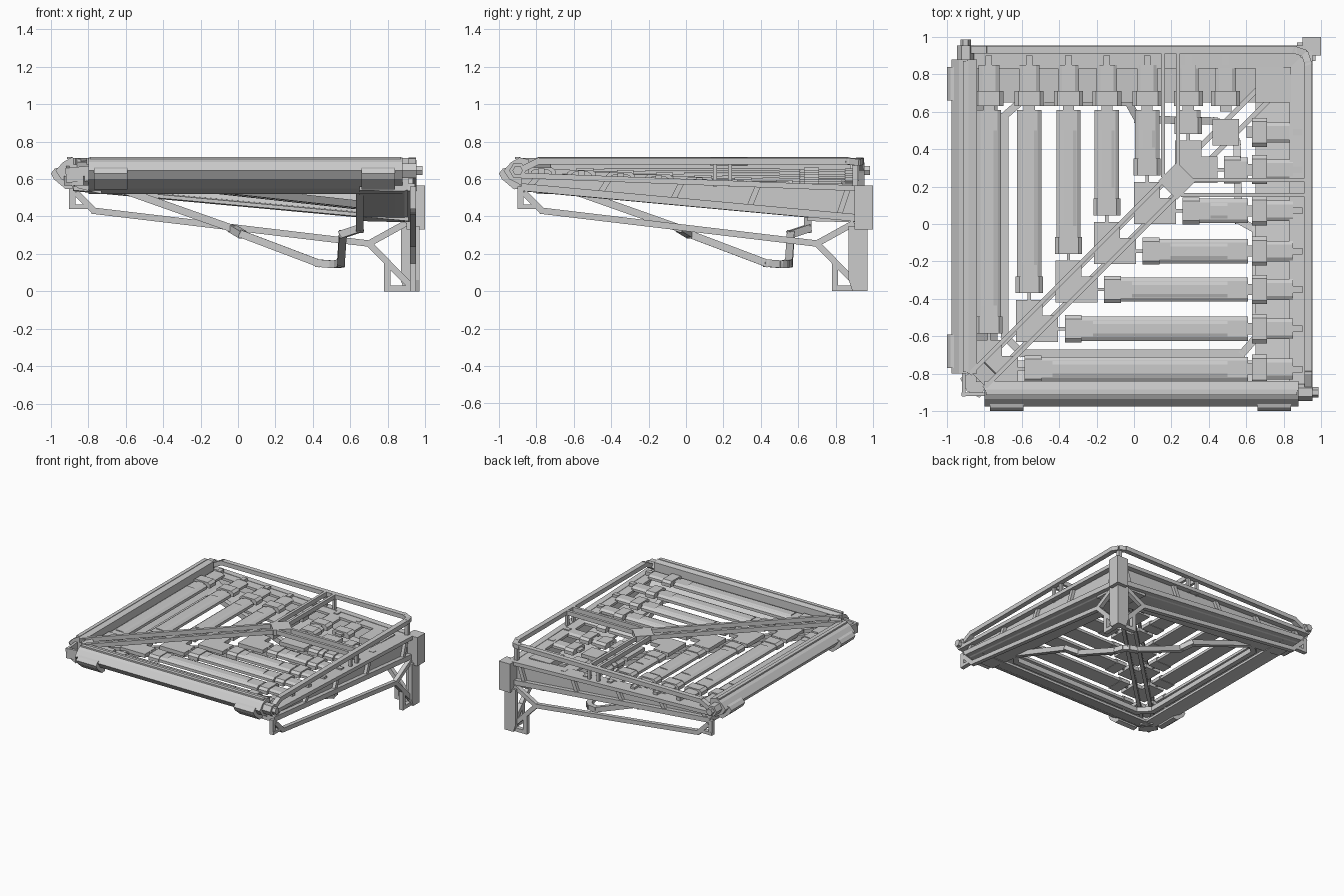
import bpy, bmesh
from math import cos, sin, pi
from mathutils import Vector as V

if "Cube" in bpy.data.objects:
    bpy.data.objects.remove(bpy.data.objects["Cube"])

# ---------- helpers: the model is symmetric about the diagonal x = y ----------
def make(name, bm, mirror=True):
    if mirror:
        dup = bmesh.ops.duplicate(bm, geom=bm.verts[:] + bm.edges[:] + bm.faces[:])["geom"]
        for g in dup:
            if isinstance(g, bmesh.types.BMVert):
                g.co.x, g.co.y = g.co.y, g.co.x
    bmesh.ops.recalc_face_normals(bm, faces=bm.faces[:])
    me = bpy.data.meshes.new(name)
    bm.to_mesh(me)
    bm.free()
    ob = bpy.data.objects.new(name, me)
    bpy.context.collection.objects.link(ob)
    return ob

def loft(bm, a, b):
    a = [bm.verts.new(p) for p in a]
    b = [bm.verts.new(p) for p in b]
    bm.faces.new(a)
    bm.faces.new(b[::-1])
    n = len(a)
    for i in range(n):
        bm.faces.new((a[i], b[i], b[(i + 1) % n], a[(i + 1) % n]))

def prism(bm, pts, z0, z1):
    loft(bm, [(x, y, z0) for x, y in pts], [(x, y, z1) for x, y in pts])

def box(bm, x0, x1, y0, y1, z0, z1):
    prism(bm, [(x0, y0), (x1, y0), (x1, y1), (x0, y1)], z0, z1)

def beam(bm, p, q, w, h):
    p, q = V(p), V(q)
    d = (q - p).normalized()
    s = d.cross(V((0, 0, 1)))
    s = s.normalized() if s.length > 0.01 else V((1, 0, 0))
    u = s.cross(d)
    o = [s * a * w / 2 + u * b * h / 2 for a, b in ((-1, -1), (1, -1), (1, 1), (-1, 1))]
    loft(bm, [p + k for k in o], [q + k for k in o])

def path(bm, pts, w, h):
    for p, q in zip(pts, pts[1:]):
        e = (V(q) - V(p)).normalized() * w * 0.3
        beam(bm, V(p) - e, V(q) + e, w, h)

def plank(bm, x, y0, y1, w, z, t):
    # chamfered plank along y
    c = [(-w/2, -t), (w/2, -t), (w/2, 0), (w/2 - .02, t * .6), (-w/2 + .02, t * .6), (-w/2, 0)]
    loft(bm, [(x + a, y0, z + b) for a, b in c], [(x + a, y1, z + b) for a, b in c])

# ---------- outer edge beams ----------
bm = bmesh.new()
prof = [(-.84, .705), (-.89, .715), (-.935, .69), (-.975, .645), (-.945, .6),
        (-.85, .55), (-.73, .52), (-.73, .54), (-.84, .61)]
loft(bm, [(-.80, y, z) for y, z in prof], [(.88, y, z) for y, z in prof])
beam(bm, (-.79, -.90, .712), (.87, -.90, .712), .03, .012)
make("edge_beam", bm)

# wedge brackets hugging the underside of the edge beams
bm = bmesh.new()
wedge = [(-.93, .67), (-.98, .655), (-1.0, .63), (-.985, .60), (-.92, .545), (-.88, .55)]
for x in (-.68, .75):
    loft(bm, [(x - .09, y, z) for y, z in wedge], [(x + .09, y, z) for y, z in wedge])
make("edge_bracket", bm)

# open corner frame with a small plate
bm = bmesh.new()
beam(bm, (-.91, -.92, .62), (-.91, -.79, .63), .02, .08)
beam(bm, (-.91, -.86, .59), (-.80, -.80, .59), .08, .05)
make("front_corner_cap", bm)

# ---------- sloping side walls: inner trough and outer panel with slanted ribs ----------
top = lambda v: .63 - .038 * (v + .86)
bot = lambda v: .535 - .092 * (v + .88)
bm = bmesh.new()
def section(v):
    b, t = bot(v), top(v)
    return [(.65, v, b + .005), (.84, v, b), (.89, v, b), (.91, v, b + .01), (.91, v, t),
            (.83, v, t), (.83, v, t - .02), (.88, v, t - .02), (.86, v, b + .03), (.65, v, b + .025)]
loft(bm, section(-.88), section(.91))
make("side_wall", bm)

bm = bmesh.new()
beam(bm, (.93, -.88, top(-.88) - .012), (.93, .92, top(.92) - .012), .05, .03)
beam(bm, (.925, -.88, bot(-.88) + .022), (.925, .92, bot(.92) + .022), .04, .04)
for v in (-.82, -.44, -.05, .36, .84):
    beam(bm, (.92, v - .025, bot(v) + .02), (.92, v + .025, top(v) - .02), .03, .03)
make("wall_ribs", bm)

# ---------- upper handrail with hinge bolts ----------
bm = bmesh.new()
path(bm, [(.93, -.90, .64), (.93, -.79, .695), (.93, .86, .695), (.915, .905, .69)], .04, .035)
beam(bm, (.905, .905, .70), (.905, .905, .54), .03, .03)
make("upper_rail", bm)

bm = bmesh.new()
for x0, x1, r in ((.88, .955, .045), (.955, .985, .028)):
    h = [(cos(i * pi / 3) * r - .90, sin(i * pi / 3) * r + .645) for i in range(6)]
    loft(bm, [(x0, y, z) for y, z in h], [(x1, y, z) for y, z in h])
make("hinge_bolt", bm)

# ---------- diagonal beam, rails below it, junction plate and branches ----------
bm = bmesh.new()
for s in (-.038, .038):
    beam(bm, (-.84 + s, -.84 - s, .695), (.2 + s, .2 - s, .695), .024, .035)
beam(bm, (-.83, -.83, .665), (-.77, -.77, .675), .13, .05)
make("diagonal_beam", bm, False)

bm = bmesh.new()
for s in (-.03, .03):
    beam(bm, (-.80 + s, -.80 - s, .62), (.70 + s, .70 - s, .455), .028, .04)
make("diagonal_under_rails", bm, False)

bm = bmesh.new()
prism(bm, [(.23, .13), (.33, .23), (.23, .33), (.13, .23)], .67, .715)
make("junction_plate", bm, False)

bm = bmesh.new()
for x in (.155, .235):
    beam(bm, (x, .25, .695), (x, .92, .695), .022, .035)
    beam(bm, (x, .915, .69), (x, .915, .56), .022, .022)
make("branch_beam", bm)

# ---------- nested L-shaped slats, each tier lower towards the back corner ----------
bm, clips, elbows = bmesh.new(), bmesh.new(), bmesh.new()
us = [-.775, -.56, -.35, -.145, .07, .29, .49]
for u in us:
    z = .64 - .06 * (u + .775)
    plank(bm, u, .70, .85, .11, z, .02)           # end bracket
    plank(bm, u, .63, .71, .155, z + .005, .028)  # start sleeve
    if u < .4:
        plank(bm, u, u + .24, .61, .13, z, .022)  # body
        if u < .2:
            plank(bm, u, u + .34, .50, .09, z + .012, .012)
        plank(bm, u, u + .19, u + .28, .145, z + .003, .028)  # end sleeve
        beam(clips, (u, u + .12, z), (u, u + .21, z), .018, .018)
    a, b = u - .07, u + .07
    e = u + (.155 if u < .4 else .07)
    prism(elbows, [(a, a), (e, a), (e, b), (b, b), (b, e), (a, e)] if e > b else
          [(a, a), (b, a), (b, b), (a, b)], z - .02, z + .01)
    beam(clips, (u, .85, z), (u, .90, z), .035, .035)
    beam(clips, (u, .60, z), (u, .64, z), .06, .02)
make("slats", bm)
make("slat_pins", clips)
make("slat_elbows", elbows, False)

bm = bmesh.new()
box(bm, .65, .84, .65, .84, .52, .575)
make("corner_slat", bm, False)

# ---------- hanging tube loop under the slats ----------
half = [(-.69, -.60, .55), (-.69, .58, .55), (-.61, .65, .54), (-.03, .65, .335),
        (.02, .56, .305), (.43, .55, .15), (.50, .53, .145)]
pts = half + [(y, x, z) for x, y, z in half[::-1]]
bm = bmesh.new()
path(bm, pts + pts[:1], .04, .04)
make("hanging_tube", bm, False)

bm = bmesh.new()
prism(bm, [(-.09, -.71), (.16, -.71), (.10, -.67), (-.03, -.67)], .53, .56)
make("tube_tab", bm)

# ---------- lower support frame and brackets ----------
bm = bmesh.new()
X = .935
path(bm, [(X, -.86, .52), (X, -.77, .43), (X, .70, .255), (X, .89, .36)], .034, .034)
path(bm, [(X, .70, .255), (X, .92, .03)], .034, .034)
beam(bm, (X, -.885, .56), (X, -.885, .44), .03, .034)
beam(bm, (X, -.90, .452), (X, -.79, .452), .034, .025)
beam(bm, (X, .797, .0), (X, .797, .165), .034, .034)
beam(bm, (X, .78, .015), (X, .97, .015), .034, .03)
make("support_frame", bm)

# ---------- corner post and angled leg ----------
bm = bmesh.new()
box(bm, .90, 1, .90, 1, .33, .565)
make("corner_post", bm, False)

bm = bmesh.new()
leg = [(.89, 0), (.97, 0), (.97, .35), (.87, .35), (.87, .06)]
loft(bm, [(x, .935, z) for x, z in leg], [(x, .97, z) for x, z in leg])
make("corner_leg", bm)
